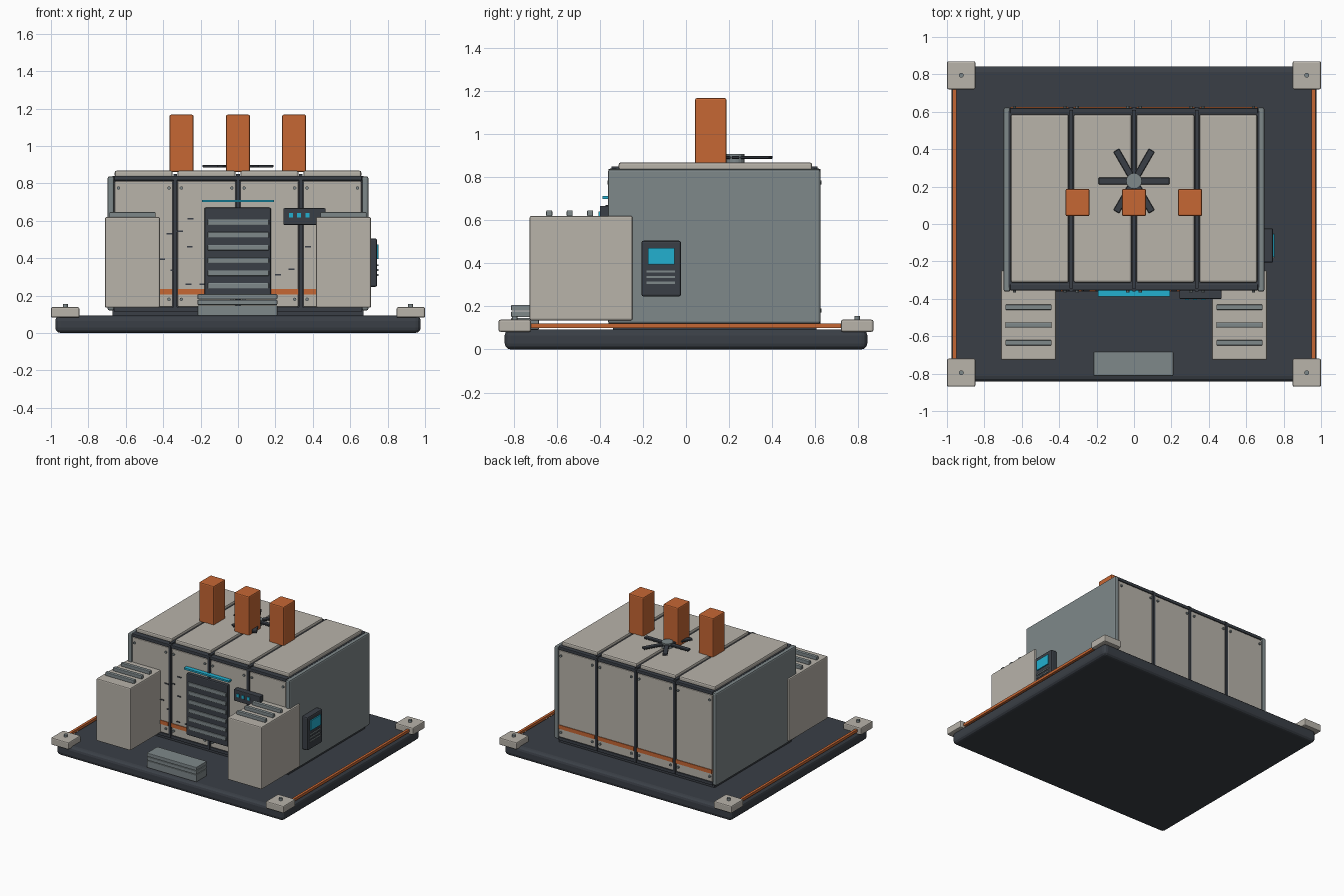
import bpy, bmesh, math
from mathutils import Matrix


def material(name, r, g, b):
    lin = [((c / 255 + 0.055) / 1.055) ** 2.4 for c in (r, g, b)]
    m = bpy.data.materials.new(name)
    m.diffuse_color = (*lin, 1)
    return m


DARK = material("dark_slate", 58, 63, 70)
BEIGE = material("warm_beige", 184, 179, 170)
GREY = material("steel_grey", 126, 136, 138)
ORANGE = material("burnt_orange", 198, 103, 52)
CYAN = material("cyan_glow", 34, 176, 208)


def finish(name, bm, mat, bevel=0.0, segments=2):
    mesh = bpy.data.meshes.new(name)
    bm.to_mesh(mesh)
    bm.free()
    ob = bpy.data.objects.new(name, mesh)
    bpy.context.collection.objects.link(ob)
    mesh.materials.append(mat)
    if bevel:
        mod = ob.modifiers.new("bevel", 'BEVEL')
        mod.width, mod.segments = bevel, segments
    return ob


def box(name, x, y, z, mat, bevel=0.0, segments=2):
    """Box given by its (min, max) range on each axis."""
    bm = bmesh.new()
    bmesh.ops.create_cube(bm, size=1)
    for v in bm.verts:
        v.co = [(r[0] + r[1]) / 2 + c * (r[1] - r[0]) for r, c in zip((x, y, z), v.co)]
    return finish(name, bm, mat, bevel, segments)


def disc(name, loc, radius, depth, mat, axis='Z', sides=12):
    bm = bmesh.new()
    rot = Matrix.Rotation(math.pi / 2, 4, 'X') if axis == 'Y' else Matrix()
    bmesh.ops.create_cone(bm, cap_ends=True, segments=sides, radius1=radius,
                          radius2=radius, depth=depth,
                          matrix=Matrix.Translation(loc) @ rot)
    return finish(name, bm, mat)


def span(a, b, side):
    return tuple(sorted((a * side, b * side)))


# Base slab with corner pads, bolts and side trim
box("base_slab", (-0.977, 0.977), (-0.842, 0.842), (0, 0.093), DARK, 0.028, 3)
for sx in (-1, 1):
    box("side_trim", span(0.95, 0.97, sx), (-0.73, 0.73), (0.1, 0.12), ORANGE)
    for sy in (-1, 1):
        box("corner_pad", span(0.848, 1.0, sx), span(0.72, 0.87, sy), (0.082, 0.138), BEIGE, 0.008)
        disc("pad_bolt", (sx * 0.923, sy * 0.795, 0.146), 0.013, 0.02, GREY)

# Dark inner body and side walls
box("body_core", (-0.67, 0.67), (-0.34, 0.605), (0.09, 0.838), DARK)
for sx in (-1, 1):
    box("side_wall", span(0.662, 0.697, sx), (-0.362, 0.624), (0.12, 0.837), GREY, 0.01)
for y in ((-0.355, -0.32), (0.59, 0.62)):
    box("top_beam", (-0.663, 0.663), y, (0.815, 0.84), DARK, 0.005)
    box("bottom_beam", (-0.663, 0.663), y, (0.115, 0.138), DARK)

# Wall panels, roof panels, rivets and orange bands
for i in range(4):
    cx = -0.504 + i * 0.336
    x = (cx - 0.155, cx + 0.155)
    box("roof_panel", x, (-0.313, 0.586), (0.832, 0.868), BEIGE, 0.01)
    box("front_panel", x, (-0.355, -0.33), (0.14, 0.812), BEIGE, 0.005)
    box("back_panel", x, (0.595, 0.62), (0.14, 0.812), BEIGE, 0.005)
    for y in (-0.356, 0.621):
        box("orange_band", x, (y - 0.004, y + 0.004), (0.205, 0.235), ORANGE)
        for dx in (-0.135, 0.135):
            for z in (0.18, 0.775):
                disc("rivet", (cx + dx, y, z), 0.009, 0.018, GREY, 'Y', 8)

# Seam posts and roof seams
for x in (-0.336, 0, 0.336):
    for y in ((-0.36, -0.33), (0.595, 0.625)):
        box("seam_post", (x - 0.009, x + 0.009), y, (0.12, 0.838), DARK)
    box("roof_seam", (x - 0.01, x + 0.01), (-0.345, 0.61), (0.83, 0.85), DARK)

# Chimneys
for x in (-0.302, 0, 0.3):
    box("chimney", (x - 0.064, x + 0.064), (0.042, 0.188), (0.86, 1.167), ORANGE, 0.008)

# Roof fan
disc("fan_hub", (0, 0.23, 0.887), 0.042, 0.042, GREY, sides=20)
for k in range(6):
    blade = box("fan_blade", (0.035, 0.19), (-0.018, 0.018), (-0.007, 0.007), DARK, 0.003, 1)
    blade.location = (0, 0.23, 0.892)
    blade.rotation_euler = (0, 0, k * math.pi / 3)

# Front cabinets with top vents
for sx in (-1, 1):
    box("cabinet", span(0.417, 0.711, sx), (-0.726, -0.248), (0.135, 0.62), BEIGE, 0.008)
    for y in (-0.445, -0.54, -0.635):
        box("cabinet_vent", span(0.44, 0.688, sx), (y - 0.014, y + 0.014), (0.618, 0.646), GREY, 0.005)

# Shutter door with slats and light bar
box("shutter_door", (-0.18, 0.176), (-0.378, -0.34), (0.19, 0.67), DARK, 0.008)
for k in range(6):
    z = 0.592 - k * 0.068
    box("shutter_slat", (-0.162, 0.165), (-0.386, -0.37), (z - 0.015, z + 0.015), GREY, 0.004)
box("light_bar", (-0.193, 0.192), (-0.388, -0.35), (0.699, 0.712), CYAN)

# Front control plate
box("control_plate", (0.243, 0.468), (-0.4, -0.355), (0.578, 0.667), DARK, 0.005)
for x in (0.283, 0.327, 0.371):
    box("control_light", (x - 0.011, x + 0.011), (-0.406, -0.398), (0.616, 0.64), CYAN)

# Small scuff marks on the front panels
for x, z in ((-0.365, 0.53), (-0.31, 0.545), (-0.255, 0.61), (-0.258, 0.46), (-0.405, 0.395),
             (-0.345, 0.335), (-0.265, 0.26), (-0.19, 0.26), (0.375, 0.46), (0.285, 0.34), (0.215, 0.31)):
    box("scuff_mark", (x - 0.016, x + 0.016), (-0.36, -0.353), (z - 0.004, z + 0.004), DARK)

# Front steps
for z in (0.093, 0.15, 0.18):
    box("step", (-0.216, 0.21), (-0.812, -0.683), (z, 0.147 if z < 0.1 else z + 0.027), GREY, 0.004)

# Side console with screen and buttons
box("console", (0.69, 0.744), (-0.207, -0.023), (0.246, 0.505), DARK, 0.01)
box("console_screen", (0.74, 0.752), (-0.177, -0.053), (0.395, 0.472), CYAN)
for z in (0.31, 0.336, 0.362):
    box("console_line", (0.74, 0.75), (-0.183, -0.05), (z - 0.005, z + 0.005), GREY)
